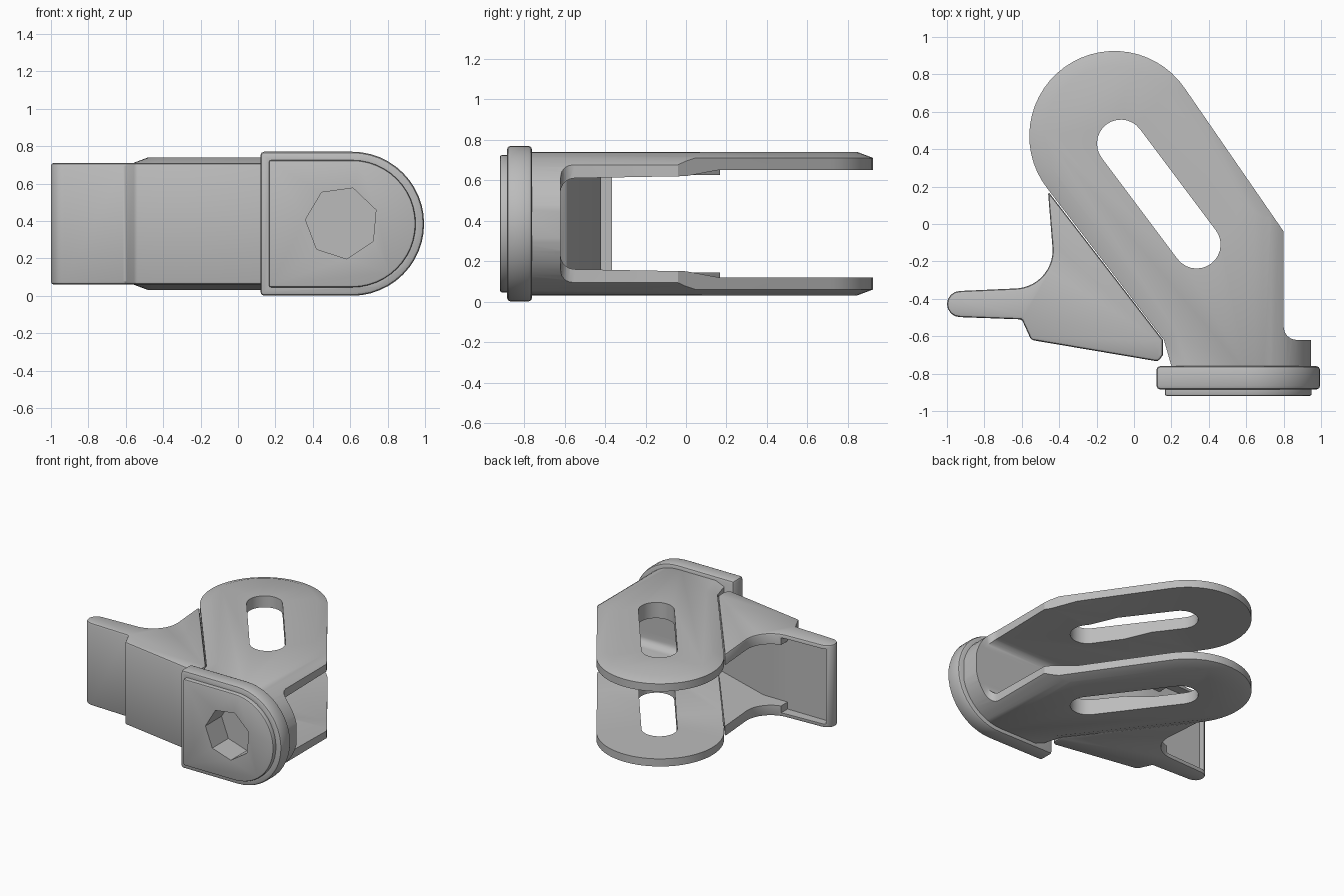
import bpy, bmesh, math

if "Cube" in bpy.data.objects:
    bpy.data.objects.remove(bpy.data.objects["Cube"])

MID = 0.385  # mirror height of the whole bracket

grey = bpy.data.materials.new("plain grey")
grey.diffuse_color = (0.5, 0.5, 0.5, 1)
grey.use_nodes = True
grey.node_tree.nodes["Principled BSDF"].inputs["Base Color"].default_value = grey.diffuse_color


def arc(cx, cy, r, a0, a1, n):
    return [(cx + r * math.cos(math.radians(a0 + (a1 - a0) * i / n)),
             cy + r * math.sin(math.radians(a0 + (a1 - a0) * i / n))) for i in range(n + 1)]


def prism(name, pts, axis, lo, hi, chamfer=None):
    """Extrude a 2D outline along an axis; chamfer = (inset, drop) on both caps."""
    place = {'x': lambda a, b, t: (t, a, b),
             'y': lambda a, b, t: (a, t, b),
             'z': lambda a, b, t: (a, b, t)}[axis]
    bm = bmesh.new()
    rings = [[bm.verts.new(place(a, b, t)) for a, b in pts] for t in (lo, hi)]
    caps = [bm.faces.new(r) for r in rings]
    n = len(pts)
    for i in range(n):
        j = (i + 1) % n
        bm.faces.new((rings[0][i], rings[0][j], rings[1][j], rings[1][i]))
    bmesh.ops.recalc_face_normals(bm, faces=bm.faces[:])
    if chamfer:
        bmesh.ops.inset_individual(bm, faces=caps, thickness=chamfer[0])
        bm.normal_update()
        outer = {v for f in bm.faces if abs(f.normal.z) < 0.1 for v in f.verts}
        for v in outer:
            v.co.z += chamfer[1] if v.co.z < (lo + hi) / 2 else -chamfer[1]
    me = bpy.data.meshes.new(name)
    bm.to_mesh(me)
    bm.free()
    me.materials.append(grey)
    ob = bpy.data.objects.new(name, me)
    bpy.context.collection.objects.link(ob)
    return ob


def apply(ob, mod):
    bpy.context.view_layer.objects.active = ob
    bpy.ops.object.modifier_apply(modifier=mod.name)


def bevel(ob, width, segments=2):
    m = ob.modifiers.new("bevel", 'BEVEL')
    m.width, m.segments, m.limit_method = width, segments, 'ANGLE'
    m.angle_limit = math.radians(40)
    apply(ob, m)


def boolean(ob, tool, op='DIFFERENCE'):
    m = ob.modifiers.new("cut", 'BOOLEAN')
    m.operation, m.object, m.solver = op, tool, 'EXACT'
    apply(ob, m)
    bpy.data.objects.remove(tool)


def d_shape(left, cx, r):
    """Square on the left, half round on the right."""
    return [(left, MID - r)] + arc(cx, MID, r, -90, 90, 24) + [(left, MID + r)]


# Fork: two slotted arms joined by a collar
outline = (arc(-0.105, 0.47, 0.455, 34, 218, 28)
           + [(0.16, -0.62), (0.2, -0.76), (0.2, -0.85), (0.945, -0.85), (0.945, -0.62)]
           + arc(0.87, -0.55, 0.07, 270, 180, 4) + [(0.8, -0.04)])
fork = prism("fork_arms", outline, 'z', 0.03, 0.74, chamfer=(0.08, 0.03))
boolean(fork, prism("round_side", d_shape(-1.5, 0.598, 0.355), 'y', -2, 2), 'INTERSECT')

# Gap between the arms, with rounded inner corners
half = [(-0.62, 0.13)] + arc(-0.55, 0.155, 0.07, 180, 90, 5) + [(0.0, 0.235), (0.16, 0.265), (1.5, 0.265)]
gap = [(y, MID + h) for y, h in half] + [(y, MID - h) for y, h in reversed(half)]
boolean(fork, prism("arm_gap", gap, 'x', -2, 2))

# Long slot through both arms
tilt = math.degrees(math.atan2(-0.54, 0.405))
slot = (arc(-0.07, 0.43, 0.128, tilt + 90, tilt + 270, 14)
        + arc(0.335, -0.11, 0.128, tilt - 90, tilt + 90, 14))
boolean(fork, prism("long_slot", slot, 'z', -1, 2))

# Side web with its thin tab
web_outline = ([(-0.46, 0.175)] + arc(-0.64, -0.14, 0.205, 8, -85, 12)
               + arc(-0.93, -0.428, 0.07, 90, 270, 8)
               + [(-0.6, -0.51), (-0.55, -0.62), (0.13, -0.735), (0.155, -0.7), (0.155, -0.62)])
web = prism("side_web_and_tab", web_outline, 'z', 0.06, 0.71)
bevel(web, 0.015)
boolean(web, prism("web_hollow", [(-0.62, -0.42), (-0.38, -0.42), (0.25, -0.63), (0.6, 0.5), (-0.62, 0.5)],
                   'z', 0.145, 0.625))
boolean(web, prism("tab_recess", [(-0.96, -0.42), (-0.59, -0.42), (-0.59, 0.0), (-0.96, 0.0)],
                   'z', 0.09, 0.68))

# End cap: flange plate plus a raised face
cap = prism("end_cap", d_shape(0.12, 0.61, 0.385), 'y', -0.885, -0.76)
bevel(cap, 0.02)
face = prism("raised_face", d_shape(0.165, 0.61, 0.34), 'y', -0.92, -0.8)
bevel(face, 0.012)
boolean(cap, face, 'UNION')

# Seven-sided socket sunk through the cap into the collar
for ob in (cap, fork):
    boolean(ob, prism("socket", arc(0.555, 0.39, 0.195, 175, 175 + 360 * 6 / 7, 6), 'y', -1.2, -0.72))

for ob in (fork, web, cap):
    bpy.ops.object.select_all(action='DESELECT')
    ob.select_set(True)
    bpy.context.view_layer.objects.active = ob
    bpy.ops.object.shade_smooth_by_angle(angle=math.radians(30))
